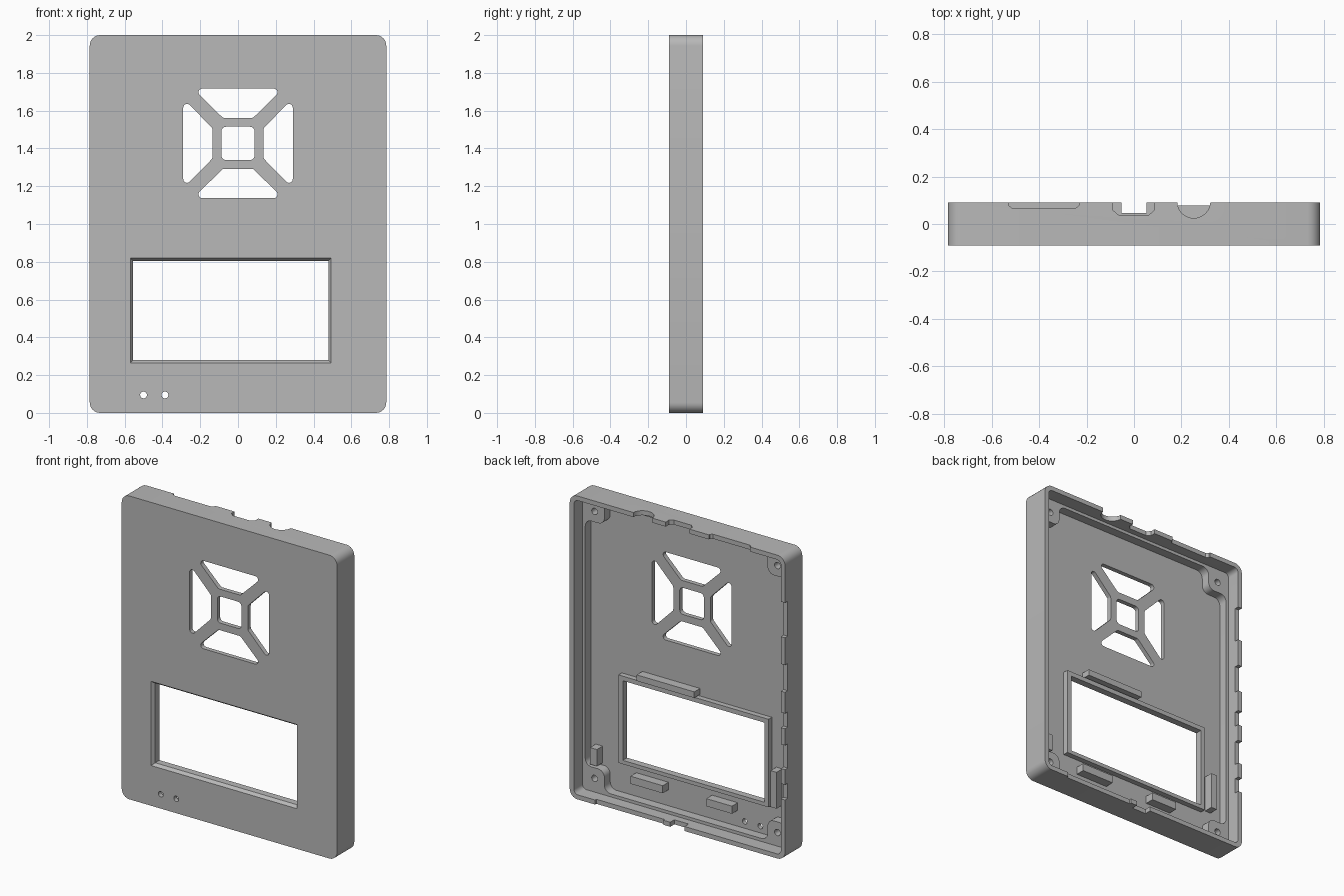
import bpy
import bmesh
import math
from mathutils import Vector

cube = bpy.data.objects.get("Cube")
if cube:
    bpy.data.objects.remove(cube, do_unlink=True)

grey = bpy.data.materials.new("light_grey_plastic")
grey.use_nodes = True
grey.diffuse_color = (0.48, 0.48, 0.48, 1)
grey.node_tree.nodes["Principled BSDF"].inputs["Base Color"].default_value = (0.48, 0.48, 0.48, 1)

# Main measurements
W, D, R = 0.785, 0.09, 0.055
FLOOR, LEDGE = -0.06, 0.0


def rect(x0, x1, z0, z1):
    return [(x0, z0), (x1, z0), (x1, z1), (x0, z1)]


def rounded(points, radius, steps=6):
    """Fillet every corner of a 2D outline, convex or concave."""
    out = []
    n = len(points)
    for i in range(n):
        p = Vector(points[i])
        a = (Vector(points[i - 1]) - p).normalized()
        b = (Vector(points[(i + 1) % n]) - p).normalized()
        half = a.angle(b) / 2
        centre = p + (a + b).normalized() * radius / math.sin(half)
        start = p + a * radius / math.tan(half) - centre
        end = p + b * radius / math.tan(half) - centre
        sweep = math.pi - 2 * half
        for k in range(steps + 1):
            t = k / steps
            v = (start * math.sin((1 - t) * sweep) + end * math.sin(t * sweep)) / math.sin(sweep)
            out.append(tuple(centre + v))
    return out


def circle(x, z, r, n=24):
    return [(x + r * math.cos(i * math.tau / n), z + r * math.sin(i * math.tau / n)) for i in range(n)]


def prism(name, points, lo, hi, axis="y", end_points=None):
    """Extrude a 2D outline along an axis, optionally towards a second outline."""
    place = {"x": lambda p, h: (h, p[0], p[1]),
             "y": lambda p, h: (p[0], h, p[1]),
             "z": lambda p, h: (p[0], p[1], h)}[axis]
    bm = bmesh.new()
    first = [bm.verts.new(place(p, lo)) for p in points]
    last = [bm.verts.new(place(p, hi)) for p in (end_points or points)]
    bm.faces.new(first)
    bm.faces.new(last)
    for i in range(len(first)):
        j = (i + 1) % len(first)
        bm.faces.new((first[i], first[j], last[j], last[i]))
    bmesh.ops.recalc_face_normals(bm, faces=bm.faces)
    mesh = bpy.data.meshes.new(name)
    bm.to_mesh(mesh)
    bm.free()
    mesh.materials.append(grey)
    obj = bpy.data.objects.new(name, mesh)
    bpy.context.collection.objects.link(obj)
    return obj


def cut(target, *shape, **options):
    """Subtract a prism from the target and discard the cutter."""
    cutter = prism("cutter", *shape, **options)
    cutter.hide_render = True
    bpy.context.view_layer.objects.active = target
    mod = target.modifiers.new("cut", "BOOLEAN")
    mod.operation = "DIFFERENCE"
    mod.solver = "EXACT"
    mod.object = cutter
    bpy.ops.object.modifier_apply(modifier=mod.name)
    bpy.data.objects.remove(cutter, do_unlink=True)


# Shell with rounded corners, hollowed from the back
shell = prism("case_shell", rounded(rect(-W, W, 0, 2), R), -D, D)
cut(shell, rounded(rect(-0.755, 0.755, 0.03, 1.97), 0.03), LEDGE, 0.2)

# Deep cavity leaves a ledge and four screw bosses in the corners
corner = [(0.735, 0.81), (0.595, 0.81), (0.595, 0.95)]
outline = []
for sx, sz in ((1, 1), (-1, 1), (-1, -1), (1, -1)):
    part = [(sx * x, 1 + sz * z) for x, z in corner]
    outline += part if sx * sz > 0 else part[::-1]
cut(shell, rounded(outline, 0.045), FLOOR, 0.05)
for x in (-0.667, 0.667):
    for z in (0.12, 1.88):
        cut(shell, circle(x, z, 0.021), -0.05, 0.05)

# Speaker grille: one trapezoid turned four times around a square
GZ = 1.427
slot = rounded([(-0.08, 0.135), (0.08, 0.135), (0.238, 0.29), (-0.238, 0.29)], 0.02)
for turn in range(4):
    c, s = round(math.cos(turn * math.pi / 2)), round(math.sin(turn * math.pi / 2))
    cut(shell, [(c * x - s * z, GZ + s * x + c * z) for x, z in slot], -0.2, 0)
cut(shell, rounded(rect(-0.088, 0.088, GZ - 0.088, GZ + 0.088), 0.025), -0.2, 0)

# Indicator holes
for x in (-0.5, -0.387):
    cut(shell, circle(x, 0.095, 0.018), -0.2, 0)

# Screen window with a chamfered front edge, and its raised rim inside
window = rect(-0.555, 0.478, 0.28, 0.805)
wide = rect(-0.585, 0.508, 0.25, 0.835)
cut(shell, window, -0.2, 0)
cut(shell, wide, -0.11, -0.07, end_points=window)
frame = prism("screen_frame", rect(-0.585, 0.51, 0.255, 0.835), FLOOR - 0.005, -0.025)
cut(frame, window, -0.2, 0.1)

# Connector cut-outs in the top lip
TOP = 0.2
cut(shell, [(-0.53, TOP), (-0.53, 0.08), (-0.515, 0.068), (-0.245, 0.068), (-0.23, 0.08), (-0.23, TOP)],
    1.9, 2.1, axis="z")
cut(shell, [(-0.088, TOP), (-0.088, 0.058), (-0.065, 0.038), (0.062, 0.038), (0.085, 0.058), (0.085, TOP)],
    1.9, 2.1, axis="z")
cut(shell, circle(0.252, 0.095, 0.07, 32), 1.9, 2.1, axis="z")

# Cut-outs in the bottom lip
cut(shell, rect(-0.052, 0.052, 0.047, TOP), -0.1, 0.1, axis="z")
cut(shell, rect(0.1, 0.6, 0.077, TOP), -0.1, 0.1, axis="z")

# Row of notches along the right lip
for z0, z1 in ((1.47, 1.7), (1.11, 1.29), (0.87, 0.97), (0.6, 0.76), (0.4, 0.5)):
    cut(shell, rect(0.062, TOP, z0, z1), -0.9, -0.72, axis="x")

# Locating blocks standing on the floor around the screen
blocks = {
    "upper_screen_block": (-0.06, 0.36, 0.845, 0.885),
    "lower_left_block": (0.17, 0.405, 0.155, 0.205),
    "lower_right_block": (-0.335, -0.148, 0.155, 0.205),
    "left_side_block": (0.65, 0.7, 0.205, 0.315),
    "right_side_block": (-0.66, -0.617, 0.275, 0.515),
}
for name, box in blocks.items():
    prism(name, rect(*box), FLOOR - 0.005, 0.0)

# Smooth the fillets, keep the hard edges
bpy.ops.object.select_all(action="DESELECT")
shell.select_set(True)
bpy.context.view_layer.objects.active = shell
bpy.ops.object.shade_smooth_by_angle(angle=math.radians(30))
